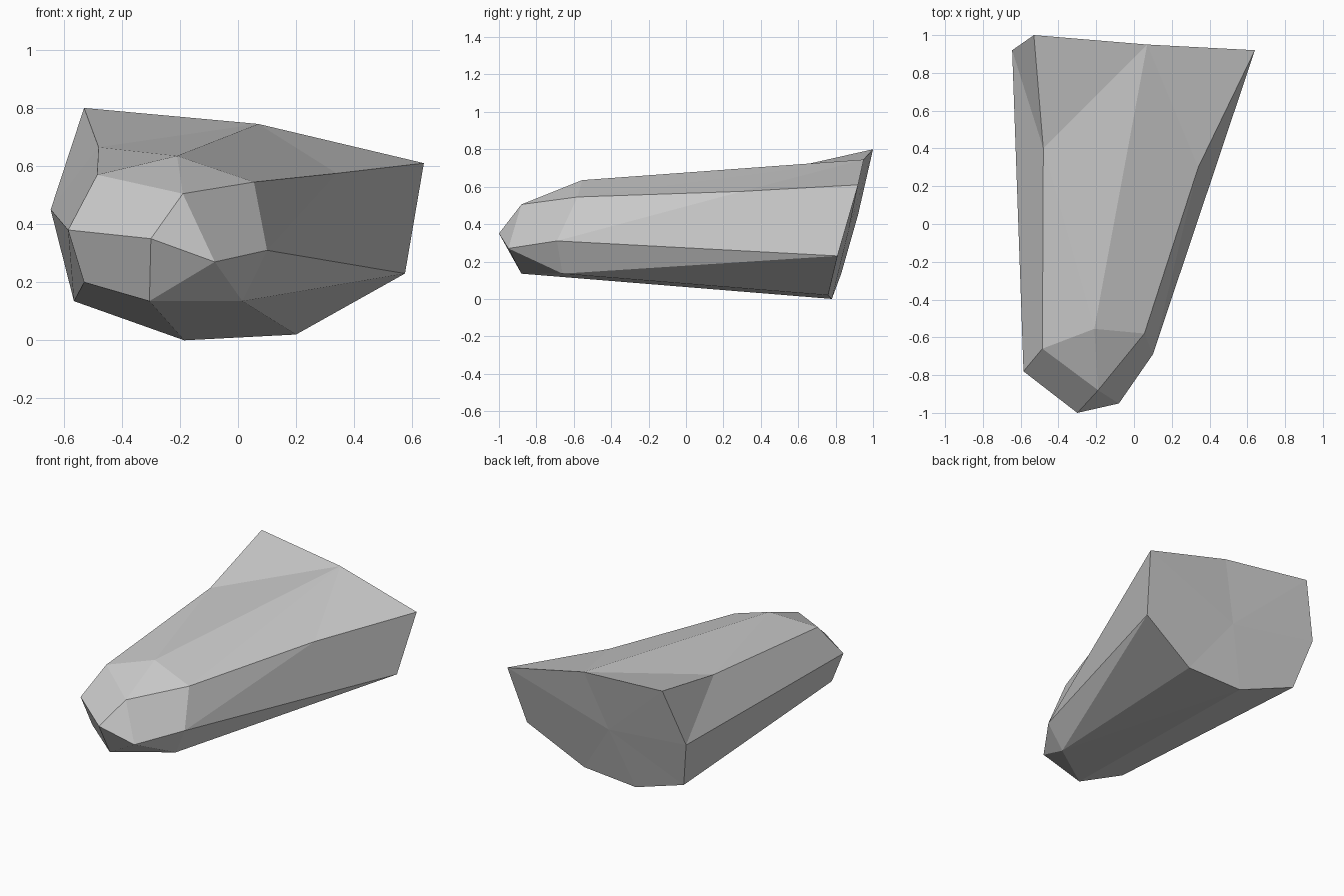
import bpy
import bmesh
from mathutils import Vector

cube = bpy.data.objects.get("Cube")
if cube:
    bpy.data.objects.remove(cube, do_unlink=True)

# Stone colour
grey = bpy.data.materials.new("stone_grey")
grey.use_nodes = True
colour = (0.6, 0.6, 0.6, 1)
grey.diffuse_color = colour
bsdf = grey.node_tree.nodes["Principled BSDF"]
bsdf.inputs["Base Color"].default_value = colour
bsdf.inputs["Roughness"].default_value = 0.9

bm = bmesh.new()


def ring(points):
    return [bm.verts.new(p) for p in points]


# Wide rear outline and narrow front outline, both clockwise from upper right side
rear = ring([(-.53, 1, .8), (.07, .95, .745), (.64, .92, .61), (.575, .81, .23),
             (.2, .76, .02), (-.185, .78, 0), (-.565, .83, .135), (-.645, .92, .45)])
front = ring([(-.485, -.66, .57), (-.21, -.555, .635), (.055, -.58, .545), (.1, -.69, .31),
              (.015, -.66, .135), (-.305, -.88, .135), (-.53, -.74, .2), (-.585, -.78, .38)])
nose_top, nose_tip, nose_side = ring([(-.19, -.88, .505), (-.3, -1, .35), (-.08, -.95, .27)])

# Long sides between the outlines
count = len(rear)
for i in range(count):
    j = (i + 1) % count
    bm.faces.new((rear[i], rear[j], front[j], front[i]))

# Shallow rear cap fanned from its middle
middle = bm.verts.new(sum((v.co for v in rear), Vector()) / count)
for i in range(count):
    bm.faces.new((rear[i], middle, rear[(i + 1) % count]))

# Chipped nose
a, b, c, d, e, f, g, h = front
for face in [(a, b, nose_top), (b, c, nose_top), (c, d, nose_side, nose_top),
             (d, e, nose_side), (e, f, nose_side), (f, nose_tip, nose_side),
             (f, g, h, nose_tip), (h, a, nose_top, nose_tip),
             (nose_top, nose_tip, nose_side)]:
    bm.faces.new(face)


# Dents along the two upper ridges
def dent(index, position):
    edge = bm.edges.get((rear[index], front[index]))
    vert = bmesh.utils.edge_split(edge, rear[index], 0.5)[1]
    vert.co = position
    return vert


def crease(start, end):
    bmesh.ops.connect_verts(bm, verts=[start, end])


right_dent = dent(0, (-.48, .4, .665))
left_dent = dent(2, (.34, .3, .575))
for start, end in [(right_dent, rear[1]), (right_dent, front[1]), (right_dent, rear[7]),
                   (left_dent, rear[1]), (rear[1], front[2]), (left_dent, front[3]),
                   (rear[5], front[4]), (rear[3], front[4])]:
    crease(start, end)

bmesh.ops.recalc_face_normals(bm, faces=bm.faces)
mesh = bpy.data.meshes.new("rock")
bm.to_mesh(mesh)
bm.free()
mesh.materials.append(grey)
rock = bpy.data.objects.new("rock", mesh)
bpy.context.scene.collection.objects.link(rock)
